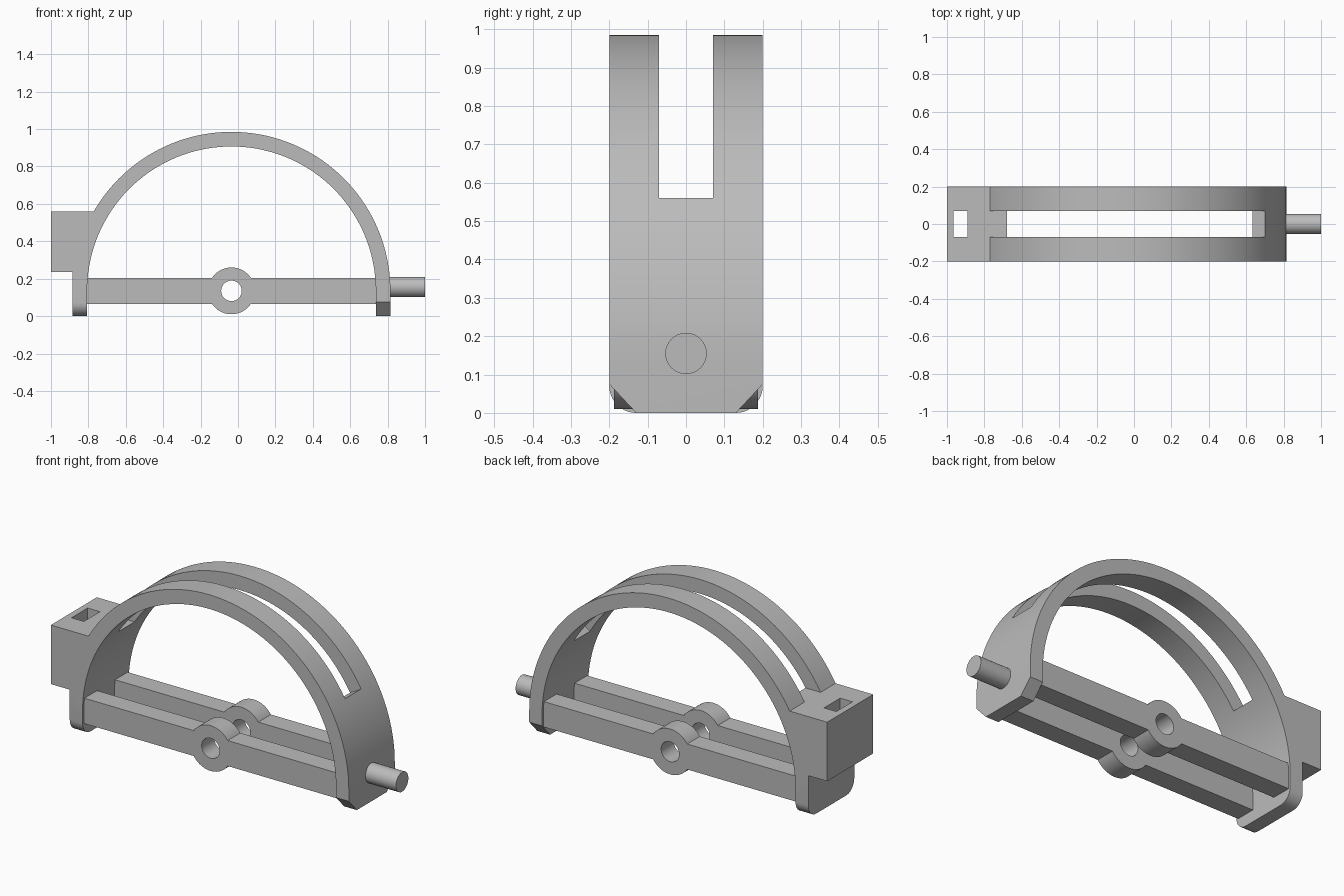
import bpy, bmesh
from math import sin, cos, radians, asin, degrees

if "Cube" in bpy.data.objects:
    bpy.data.objects.remove(bpy.data.objects["Cube"])

CX, CZ = -0.035, 0.135      # shared centre of arch and hubs
R_OUT, R_IN = 0.85, 0.772
HALF_W, SLOT = 0.2, 0.07

grey = bpy.data.materials.new("plain_grey")
grey.use_nodes = True
grey.diffuse_color = (0.5, 0.5, 0.5, 1)
grey.node_tree.nodes["Principled BSDF"].inputs["Base Color"].default_value = (0.5, 0.5, 0.5, 1)


def arc(cx, cy, r, a0, a1, n):
    angles = [radians(a0 + (a1 - a0) * i / n) for i in range(n + 1)]
    return [(cx + r * cos(a), cy + r * sin(a)) for a in angles]


def prism(name, pts, axis, lo, hi):
    """Extrude a closed outline along x (outline in yz) or y (outline in xz)."""
    place = (lambda p: (lo, p[0], p[1])) if axis == "x" else (lambda p: (p[0], lo, p[1]))
    bm = bmesh.new()
    face = bm.faces.new([bm.verts.new(place(p)) for p in pts])
    ext = bmesh.ops.extrude_face_region(bm, geom=[face])
    d = hi - lo
    bmesh.ops.translate(bm, vec=(d, 0, 0) if axis == "x" else (0, d, 0),
                        verts=[v for v in ext["geom"] if isinstance(v, bmesh.types.BMVert)])
    bmesh.ops.recalc_face_normals(bm, faces=bm.faces)
    mesh = bpy.data.meshes.new(name)
    bm.to_mesh(mesh)
    bm.free()
    mesh.materials.append(grey)
    ob = bpy.data.objects.new(name, mesh)
    bpy.context.collection.objects.link(ob)
    return ob


def activate(ob):
    bpy.ops.object.select_all(action="DESELECT")
    ob.select_set(True)
    bpy.context.view_layer.objects.active = ob


def cut(ob, cutter):
    mod = ob.modifiers.new("cut", "BOOLEAN")
    mod.operation, mod.solver, mod.object = "DIFFERENCE", "EXACT", cutter
    activate(ob)
    bpy.ops.object.modifier_apply(modifier=mod.name)
    bpy.data.objects.remove(cutter)


def smooth(ob):
    activate(ob)
    bpy.ops.object.shade_smooth_by_angle(angle=radians(30))


# Arch with legs and the side block in one outline
block_top, block_bottom = 0.56, 0.235
a_block = 180 - degrees(asin((block_top - CZ) / R_OUT))
outline = [(CX + R_OUT, 0)] + arc(CX, CZ, R_OUT, 0, a_block, 60)
outline += [(-1, block_top), (-1, block_bottom), (CX - R_OUT, block_bottom), (CX - R_OUT, 0), (CX - R_IN, 0)]
outline += arc(CX, CZ, R_IN, 180, 0, 72) + [(CX + R_IN, 0)]
frame = prism("arch_frame", outline, "y", -HALF_W, HALF_W)

# Long slot over the top of the arch
slot = [(CX, CZ), (CX + 1.2 * cos(radians(30)), CZ + 1.2 * sin(radians(30))),
        (1.1, 1.2), (-1.1, 1.2), (-1.1, block_top), (-0.6, block_top)]
cut(frame, prism("slot_cutter", slot, "y", -SLOT, SLOT))

# Square hole down through the block
hole = [(-0.965, 0.1), (-0.89, 0.1), (-0.89, 0.7), (-0.965, 0.7)]
cut(frame, prism("block_hole_cutter", hole, "y", -SLOT, SLOT))

# Chamfered foot on one leg, rounded foot on the other
chamfer = [(0.21, 0.0857), (0.21, -0.0107), (0.12, -0.0107)]
fillet = [(0.21, 0.07), (0.21, -0.01), (0.13, -0.01)] + arc(0.13, 0.07, 0.07, -90, 0, 10)
for side in (-1, 1):
    cut(frame, prism("chamfer_cutter", [(side * y, z) for y, z in chamfer], "x", 0.6, 0.95))
    cut(frame, prism("fillet_cutter", [(side * y, z) for y, z in fillet], "x", -0.95, -0.7))
smooth(frame)

# Two cross bars, each with a round hub and bore
half_h, hub_r = 0.07, 0.125
a = degrees(asin(half_h / hub_r))
bar = [(-0.84, CZ - half_h)] + arc(CX, CZ, hub_r, 180 + a, 360 - a, 20)
bar += [(0.77, CZ - half_h), (0.77, CZ + half_h)]
bar += arc(CX, CZ, hub_r, a, 180 - a, 20) + [(-0.84, CZ + half_h)]
for name, lo, hi in (("front_cross_bar", -0.188, -0.078), ("back_cross_bar", 0.078, 0.188)):
    ob = prism(name, bar, "y", lo, hi)
    cut(ob, prism("bore_cutter", arc(CX, CZ, 0.055, 0, 348.75, 31), "y", lo - 0.02, hi + 0.02))
    smooth(ob)

# Pin sticking out of the chamfered leg
pin = prism("pin", arc(0, 0.155, 0.054, 0, 348.75, 31), "x", 0.78, 1.0)
smooth(pin)
